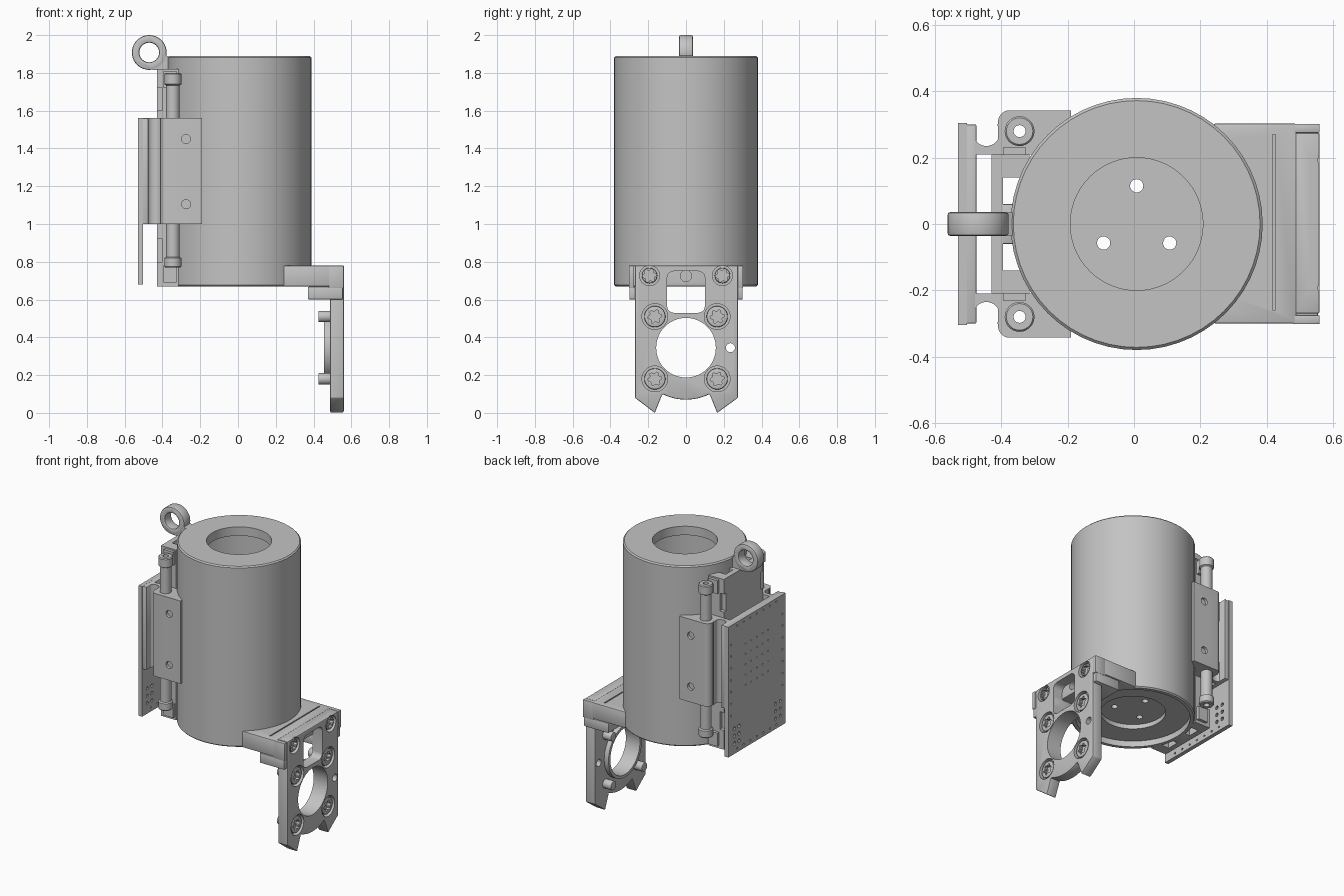
import bpy, bmesh
from math import sin, cos, pi, radians

if "Cube" in bpy.data.objects:
    bpy.data.objects.remove(bpy.data.objects["Cube"])

grey = bpy.data.materials.new("plain grey")
grey.use_nodes = True
GREY = (0.55, 0.55, 0.55, 1)
grey.diffuse_color = GREY
grey.node_tree.nodes["Principled BSDF"].inputs["Base Color"].default_value = GREY
grey.node_tree.nodes["Principled BSDF"].inputs["Roughness"].default_value = 0.6

CX = 0.008      # barrel axis
SIDES = (-1, 1)


def rect(u0, u1, v0, v1):
    return [(u0, v0), (u1, v0), (u1, v1), (u0, v1)]


def arc(u, v, r, a0, a1, n):
    return [(u + r * cos(radians(a0 + (a1 - a0) * i / n)),
             v + r * sin(radians(a0 + (a1 - a0) * i / n))) for i in range(n + 1)]


def circle(u, v, r, n=32):
    return arc(u, v, r, 0, 360, n)[:-1]


def star(u, v, r):
    return [(u + r * k * cos(i * pi / 12), v + r * k * sin(i * pi / 12))
            for i, k in enumerate((1, 1, 0.72, 0.72) * 6)]


def rounded(u0, u1, v0, v1, r):
    corners = ((u1 - r, v1 - r), (u0 + r, v1 - r), (u0 + r, v0 + r), (u1 - r, v0 + r))
    return [p for i, (u, v) in enumerate(corners) for p in arc(u, v, r, 90 * i, 90 * i + 90, 5)]


def mesh_object(name, bm):
    bmesh.ops.recalc_face_normals(bm, faces=bm.faces[:])
    me = bpy.data.meshes.new(name)
    bm.to_mesh(me)
    bm.free()
    me.materials.append(grey)
    ob = bpy.data.objects.new(name, me)
    bpy.context.collection.objects.link(ob)
    return ob


def solid(name, *prisms):
    """Each prism is (outline, axis, start, end)."""
    bm = bmesh.new()
    for pts, axis, a, b in prisms:
        place = {"X": lambda u, v, t: (t, u, v),
                 "Y": lambda u, v, t: (u, t, v),
                 "Z": lambda u, v, t: (u, v, t)}[axis]
        lo = [bm.verts.new(place(u, v, a)) for u, v in pts]
        hi = [bm.verts.new(place(u, v, b)) for u, v in pts]
        bm.faces.new(lo)
        bm.faces.new(hi[::-1])
        for i in range(len(pts)):
            j = (i + 1) % len(pts)
            bm.faces.new((lo[i], lo[j], hi[j], hi[i]))
    return mesh_object(name, bm)


def lathe(name, profile, x, y, n):
    """Closed (radius, z) outline turned about a vertical axis."""
    bm = bmesh.new()
    rings = [[bm.verts.new((x + r * cos(2 * pi * i / n), y + r * sin(2 * pi * i / n), z))
              for r, z in profile] for i in range(n)]
    for i in range(n):
        p, q = rings[i], rings[(i + 1) % n]
        for j in range(len(profile)):
            k = (j + 1) % len(profile)
            bm.faces.new((p[j], q[j], q[k], p[k]))
    return mesh_object(name, bm)


def apply(ob, mod):
    bpy.context.view_layer.objects.active = ob
    bpy.ops.object.modifier_apply(modifier=mod.name)


def cut(ob, *prisms):
    cutter = solid("cutter", *prisms)
    mod = ob.modifiers.new("cut", "BOOLEAN")
    mod.operation, mod.solver, mod.object = "DIFFERENCE", "EXACT", cutter
    apply(ob, mod)
    bpy.data.objects.remove(cutter)
    return ob


def bevel(ob, width):
    mod = ob.modifiers.new("bevel", "BEVEL")
    mod.width, mod.segments, mod.limit_method = width, 2, "ANGLE"
    mod.angle_limit = radians(50)
    apply(ob, mod)
    return ob


barrel_space = (circle(CX, 0, 0.36, 48), "Z", 0.5, 2)

# Barrel: hollow wall with a holed top cap and a recessed bottom
lathe("barrel", [(0.2, 1.89), (0.372, 1.89), (0.38, 1.882), (0.38, 0.678), (0.372, 0.67),
                 (0.35, 0.67), (0.35, 0.71), (0.2, 0.71), (0.2, 0.77), (0.33, 0.77),
                 (0.33, 1.83), (0.2, 1.83)], CX, 0, 56)
cut(solid("barrel_floor", (circle(CX, 0, 0.21, 48), "Z", 0.74, 0.775)),
    *[(circle(CX + 0.115 * cos(radians(a)), 0.115 * sin(radians(a)), 0.02, 20), "Z", 0.7, 0.8)
      for a in (90, 210, 330)])

# Bracket block joining barrel to the mounting plate
block = bevel(solid("bracket_block", (rect(0.24, 0.49, -0.3, 0.303), "Z", 0.67, 0.78)), 0.006)
cut(block, barrel_space, (circle(0, 0.725, 0.03, 20), "X", 0.43, 0.52),
    (rect(0.418, 0.426, -0.26, 0.27), "Z", 0.77, 0.8))
for s in SIDES:
    y0, y1 = sorted((s * 0.1, s * 0.3))
    bevel(solid("bracket_flange", (rect(0.37, 0.555, y0, y1), "Z", 0.6, 0.668)), 0.006)
    y0, y1 = sorted((s * 0.275, s * 0.302))
    bevel(solid("bracket_cheek", (rect(0.48, 0.56, y0, y1), "Z", 0.66, 0.78)), 0.004)

# Mounting plate with forked foot, round opening, window and counterbores
screws = [(s * y, z, r) for s in SIDES
          for y, z, r in ((0.165, 0.51, 0.068), (0.165, 0.18, 0.068), (0.193, 0.727, 0.053))]
foot_arc = arc(0, 0.345, 0.275, 243, 297, 12)
plate = solid("mounting_plate", ([(-0.27, 0.78), (-0.27, 0.08), (-0.165, 0)] + foot_arc +
                                 [(0.165, 0), (0.275, 0.08), (0.275, 0.78)], "X", 0.487, 0.56))
bevel(plate, 0.006)
cut(plate, (circle(0, 0.345, 0.158, 48), "X", 0.4, 0.6),
    (rounded(-0.1, 0.1, 0.53, 0.75, 0.035), "X", 0.4, 0.6),
    (circle(0.235, 0.345, 0.024, 20), "X", 0.4, 0.6),
    *[(circle(y, z, r), "X", 0.53, 0.6) for y, z, r in screws])
cut(solid("opening_collar", (circle(0, 0.345, 0.178, 48), "X", 0.455, 0.49)),
    (circle(0, 0.345, 0.158, 48), "X", 0.4, 0.6))

# Star-socket screws
for y, z, r in screws:
    head = bevel(solid("screw_head", (circle(y, z, r - 0.012), "X", 0.52, 0.554)), 0.006)
    cut(head, (star(y, z, 0.037), "X", 0.53, 0.6))
    if z < 0.6:
        bevel(solid("screw_shank", (circle(y, z, 0.03, 24), "X", 0.425, 0.5)), 0.005)

# Rail on the barrel's side, with ribs reaching the wall
rail = solid("rail", (rect(-0.43, -0.395, -0.21, 0.21), "Z", 0.67, 1.82))
cut(rail, *[(rect(s * 0.215 - 0.03, s * 0.215 + 0.03, z, z + 0.12), "X", -0.45, -0.38)
            for s in SIDES for z in (0.8, 1.6)])
bevel(solid("rail_rib", (rect(-0.4, -0.36, -0.06, 0.06), "Z", 0.67, 1.82)), 0.004)
for s in SIDES:
    y0, y1 = sorted((s * 0.14, s * 0.21))
    cut(solid("rail_rib", (rect(-0.4, -0.315, y0, y1), "Z", 0.67, 1.82)), barrel_space)
    y0, y1 = sorted((s * 0.205, s * 0.23))
    for z in (0.69, 1.72):
        solid("rail_lug", (rect(-0.395, -0.325, y0, y1), "Z", z, z + 0.09))

# Side clamps with hooks, and the hollow rods they hold
clamp_outline = (arc(-0.375, 0.308, 0.035, 90, 180, 6) +
                 [(-0.41, 0.21), (-0.19, 0.21), (-0.19, 0.343)])
for s in SIDES:
    clamp = solid("side_clamp", ([(x, s * y) for x, y in clamp_outline], "Z", 1.0, 1.56))
    cut(clamp, barrel_space)
    cut(clamp, (circle(-0.345, s * 0.28, 0.034, 24), "Z", 0.9, 1.7))
    cut(clamp, *[(circle(-0.275, z, 0.024, 20), "Y", s * 0.325, s * 0.4) for z in (1.105, 1.45)])
    y0, y1 = sorted((s * 0.21, s * 0.3))
    cut(solid("clamp_hook", (rect(-0.48, -0.408, y0, y1), "Z", 1.0, 1.56)),
        (circle(-0.445, s * 0.275, 0.04, 24), "Z", 0.9, 1.7))
    lathe("clamp_rod", [(0.018, 0.77), (0.04, 0.77), (0.045, 0.776), (0.045, 0.82),
                        (0.036, 0.826), (0.036, 1.734), (0.045, 1.74), (0.045, 1.794),
                        (0.04, 1.8), (0.018, 1.8)], -0.345, s * 0.28, 28)

# Carrier and perforated side board
bevel(solid("board_carrier", (rect(-0.506, -0.475, -0.3, 0.3), "Z", 1.0, 1.56)), 0.004)
holes = [(s * 0.275, 0.95 + 0.08 * i, 0.007) for s in SIDES for i in range(7)]
holes += [(-0.21 + 0.07 * i, z, 0.007) for i in range(7) for z in (0.705, 1.535)]
holes += [(0.19 + 0.05 * i, 0.75 + 0.05 * j, 0.013) for i in range(2) for j in range(3)]
holes += [(-0.25 + 0.05 * i, 0.75 + 0.05 * j, 0.011) for i in range(2) for j in range(3)]
holes += [(-0.12 + 0.06 * i, 1.1 + 0.07 * j, 0.005) for i in range(5) for j in range(5)]
cut(solid("side_board", (rect(-0.305, 0.305, 0.68, 1.56), "X", -0.53, -0.503)),
    *[(circle(y, z, r, 10), "X", -0.6, -0.4 if z < 0.95 else -0.52) for y, z, r in holes])

# Lifting eye on a short foot
eye = solid("lifting_eye", (circle(-0.47, 1.908, 0.092, 40), "Y", -0.036, 0.036))
bevel(cut(eye, (circle(-0.47, 1.908, 0.052, 32), "Y", -0.1, 0.1)), 0.008)
solid("eye_foot", ([(-0.47, 1.818), (-0.37, 1.81), (-0.365, 1.885), (-0.4, 1.9), (-0.42, 1.87)],
                   "Y", -0.034, 0.034))

# Smooth round walls, keep edges crisp
bpy.ops.object.select_all(action="DESELECT")
for ob in bpy.context.scene.objects:
    if ob.type == "MESH":
        ob.select_set(True)
        bpy.context.view_layer.objects.active = ob
bpy.ops.object.shade_smooth_by_angle(angle=radians(30))
